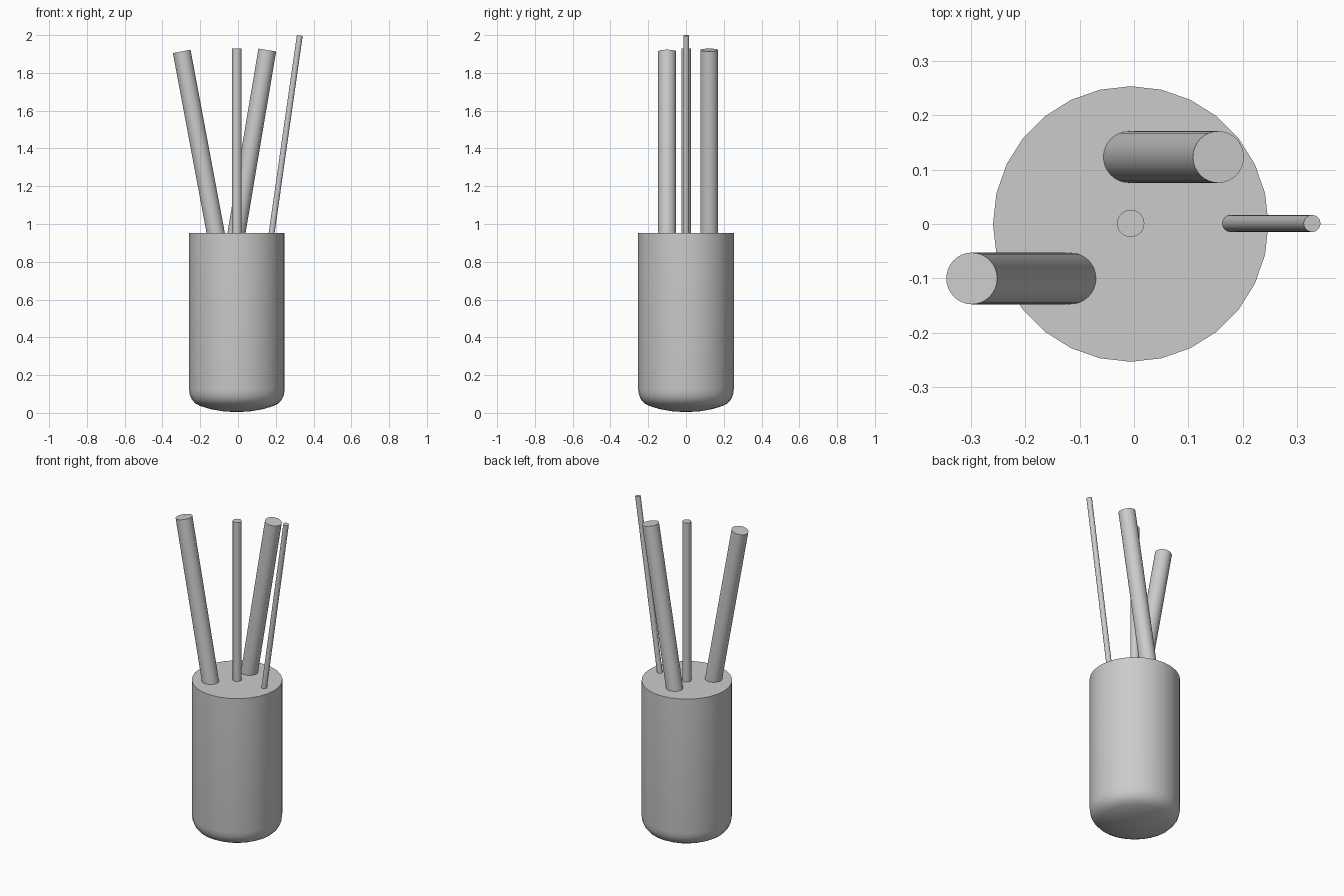
import bpy, bmesh, math
from mathutils import Vector

if "Cube" in bpy.data.objects:
    bpy.data.objects.remove(bpy.data.objects["Cube"])

LID_Z = 0.952


def finish(name, bm):
    bmesh.ops.recalc_face_normals(bm, faces=bm.faces)
    mesh = bpy.data.meshes.new(name)
    bm.to_mesh(mesh)
    bm.free()
    obj = bpy.data.objects.new(name, mesh)
    bpy.context.collection.objects.link(obj)
    bpy.ops.object.select_all(action='DESELECT')
    obj.select_set(True)
    bpy.context.view_layer.objects.active = obj
    bpy.ops.object.shade_smooth_by_angle(angle=math.radians(40))
    return obj


def lathe(name, profile, sides, center):
    # profile starts at the bottom pole and ends at the rim, closed by a flat lid
    bm = bmesh.new()
    pole = bm.verts.new((center[0], center[1], profile[0][1]))
    rings = [[bm.verts.new((center[0] + r * math.cos(math.tau * i / sides),
                            center[1] + r * math.sin(math.tau * i / sides), z))
              for i in range(sides)] for r, z in profile[1:]]
    for i in range(sides):
        j = (i + 1) % sides
        bm.faces.new((pole, rings[0][j], rings[0][i]))
        for a, b in zip(rings, rings[1:]):
            bm.faces.new((a[i], a[j], b[j], b[i]))
    bm.faces.new(rings[-1])
    return finish(name, bm)


def rod(name, base, top, radius):
    # tilted cylinder, continued below the lid along its own axis
    base, top = Vector(base), Vector(top)
    axis = (top - base).normalized()
    base -= axis * 0.1
    bm = bmesh.new()
    bmesh.ops.create_cone(bm, cap_ends=True, segments=32, radius1=radius,
                          radius2=radius, depth=(top - base).length)
    matrix = axis.to_track_quat('Z', 'Y').to_matrix().to_4x4()
    matrix.translation = (base + top) / 2
    bm.transform(matrix)
    return finish(name, bm)


# Cylindrical body with a rounded, slightly domed bottom
lathe("body", [(0, 0.004), (0.07, 0.008), (0.14, 0.02), (0.195, 0.037),
               (0.22, 0.05), (0.238, 0.07), (0.249, 0.095), (0.253, 0.125),
               (0.253, LID_Z)], 28, (-0.006, 0.0))

# Rods rising out of the lid
rod("left_thick_rod", (-0.118, -0.10, LID_Z), (-0.298, -0.10, 1.914), 0.0475)
rod("right_thick_rod", (-0.008, 0.123, LID_Z), (0.155, 0.123, 1.921), 0.0475)
rod("centre_rod", (-0.006, 0.001, LID_Z), (-0.006, 0.001, 1.93), 0.025)
rod("thin_rod", (0.178, 0.001, LID_Z), (0.327, 0.001, 1.998), 0.0155)
